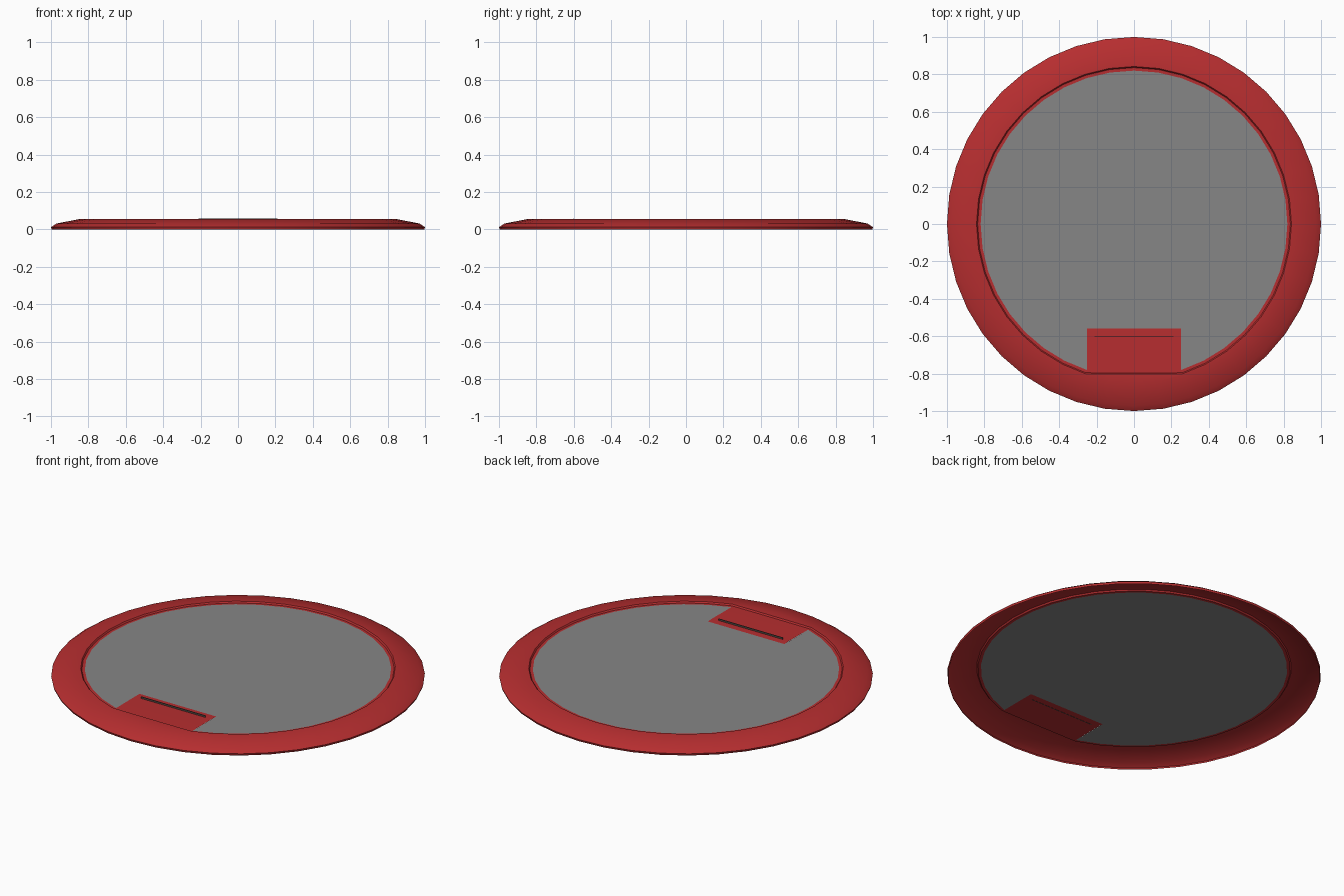
import bpy, bmesh, math

if "Cube" in bpy.data.objects:
    bpy.data.objects.remove(bpy.data.objects["Cube"])

SEG = 40
HALF = 0.25        # half width of the tab
FLOOR = 0.047      # height of the centre panel


def material(name, rgb):
    m = bpy.data.materials.new(name)
    m.diffuse_color = (*rgb, 1)
    m.use_nodes = True
    m.node_tree.nodes["Principled BSDF"].inputs["Base Color"].default_value = m.diffuse_color
    return m


def make(name, verts, faces, mat=None, smooth=None):
    me = bpy.data.meshes.new(name)
    me.from_pydata(verts, [], faces)
    ob = bpy.data.objects.new(name, me)
    bpy.context.collection.objects.link(ob)
    if mat:
        me.materials.append(mat)
    if smooth:
        bpy.ops.object.select_all(action='DESELECT')
        ob.select_set(True)
        bpy.context.view_layer.objects.active = ob
        bpy.ops.object.shade_smooth_by_angle(angle=math.radians(smooth))
    return ob


red = material("red", (0.47, 0.027, 0.029))
grey = material("mid_grey", (0.24, 0.24, 0.24))
dark = material("dark_grey", (0.09, 0.07, 0.06))
angles = [-math.pi / 2 + 2 * math.pi * i / SEG for i in range(SEG)]

# Rim: lathed open shell, inner edge flattened where the tab joins
profile = [(0.996, 0), (1.0, 0.012), (0.972, 0.031), (0.85, 0.055),
           (0.842, 0.055), (0.836, FLOOR), (0.82, FLOOR)]
verts = []
for r, z in profile:
    for a in angles:
        x, y = r * math.cos(a), r * math.sin(a)
        if r < 0.848:
            y = max(y, -0.80 - (r - 0.84))
        verts.append((x, y, z))
faces = []
for k in range(len(profile) - 1):
    for i in range(SEG):
        j = (i + 1) % SEG
        faces.append((k * SEG + i, k * SEG + j, (k + 1) * SEG + j, (k + 1) * SEG + i))
make("rim", verts, faces, red, 40)

# Centre panel with a notch for the tab
R = 0.82
side = -math.sqrt(R * R - HALF * HALF)
arc = [(R * math.cos(a), R * math.sin(a), FLOOR) for a in angles]
arc = [p for p in arc if not (p[1] < 0 and abs(p[0]) < HALF + 0.002)]
outline = ([(HALF, -0.56, FLOOR), (HALF, side, FLOOR)] + arc +
           [(-HALF, side, FLOOR), (-HALF, -0.56, FLOOR)])
make("centre_panel", outline, [tuple(range(len(outline)))], grey)

# Tab: flat plate with a slight inner lip
rows = [(-0.785, FLOOR), (-0.60, FLOOR + 0.001), (-0.56, FLOOR)]
tv = [(s * HALF, y, z) for y, z in rows for s in (-1, 1)]
tf = [(2 * i, 2 * i + 1, 2 * i + 3, 2 * i + 2) for i in range(len(rows) - 1)]
make("tab", tv, tf, red, 40)

# Thin upright strip along the tab
bm = bmesh.new()
bmesh.ops.create_cube(bm, size=1)
for v in bm.verts:
    v.co = (v.co.x * 0.42, v.co.y * 0.004 - 0.603, v.co.z * 0.011 + 0.0525)
me = bpy.data.meshes.new("tab_strip")
bm.to_mesh(me)
bm.free()
me.materials.append(dark)
bpy.context.collection.objects.link(bpy.data.objects.new("tab_strip", me))
